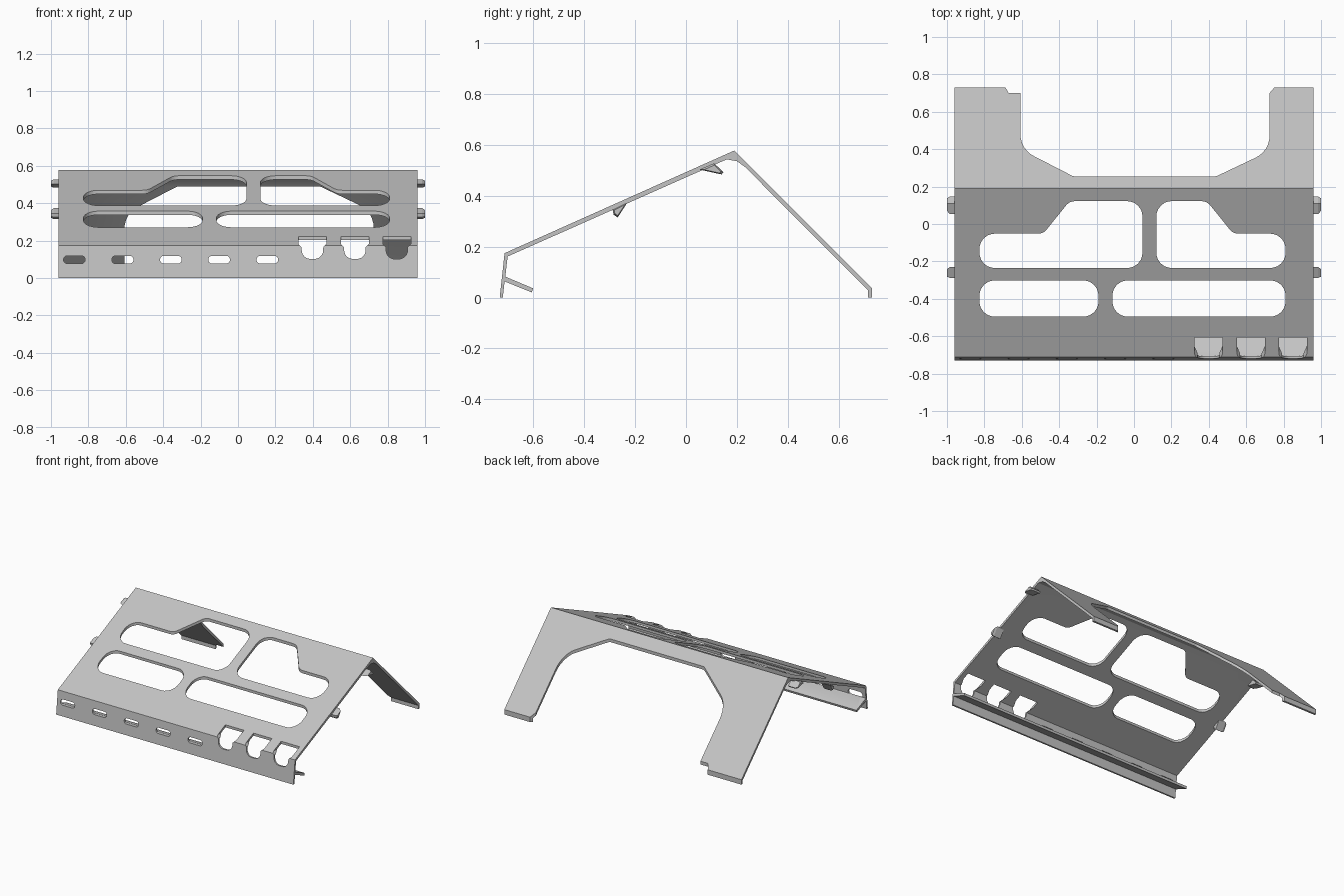
import bpy, bmesh, math
from mathutils import Vector

if "Cube" in bpy.data.objects:
    bpy.data.objects.remove(bpy.data.objects["Cube"])

steel = bpy.data.materials.new("light_grey_metal")
steel.use_nodes = True
steel.diffuse_color = (0.55, 0.55, 0.55, 1)
steel.node_tree.nodes["Principled BSDF"].inputs["Base Color"].default_value = (0.55, 0.55, 0.55, 1)


def rounded(points, steps=6):
    """Fillet every (x, y, radius) corner of a closed outline."""
    out = []
    n = len(points)
    for i, (x, y, r) in enumerate(points):
        p = Vector((x, y))
        if r == 0:
            out.append(p)
            continue
        a = (Vector(points[i - 1][:2]) - p).normalized()
        b = (Vector(points[(i + 1) % n][:2]) - p).normalized()
        half = a.angle(b) / 2
        centre = p + (a + b).normalized() * r / math.sin(half)
        start = p + a * r / math.tan(half) - centre
        end = p + b * r / math.tan(half) - centre
        for k in range(steps + 1):
            t = k / steps
            out.append(centre + (start * (1 - t) + end * t).normalized() * r)
    return out


def add_prism(bm, outline, low, high, place, end_scale=1):
    """Extrude a 2D outline; place(u, v, w) turns it into model space."""
    mid = sum((Vector(p) for p in outline), Vector((0, 0))) / len(outline)
    rings = []
    for w, s in ((low, 1), (high, end_scale)):
        ring = [mid + (Vector(p) - mid) * s for p in outline]
        rings.append([bm.verts.new(place(u, v, w)) for u, v in ring])
    a, b = rings
    faces = [bm.faces.new(a), bm.faces.new(b)]
    for i in range(len(a)):
        j = (i + 1) % len(a)
        faces.append(bm.faces.new((a[i], a[j], b[j], b[i])))
    bmesh.ops.recalc_face_normals(bm, faces=faces)


def make_object(name, bm):
    mesh = bpy.data.meshes.new(name)
    bm.to_mesh(mesh)
    bm.free()
    mesh.materials.append(steel)
    obj = bpy.data.objects.new(name, mesh)
    bpy.context.collection.objects.link(obj)
    return obj


def side(u, v, w):
    return (w, u, v)


def plan(u, v, w):
    return (u, v, w)


def front(u, v, w):
    return (u, w, v)


def box(x0, x1, y0, y1, r):
    return rounded([(x0, y0, r), (x1, y0, r), (x1, y1, r), (x0, y1, r)])


# Folded sheet: front wall, lip, sloping panel, back panel and foot
section = [(-0.731, 0), (-0.712, 0.174), (0.19, 0.577), (0.73, 0.036), (0.73, 0),
           (0.715, 0), (0.715, 0.027), (0.232, 0.512), (0.2, 0.535), (0.16, 0.542),
           (0.125, 0.527), (-0.70, 0.161), (-0.709, 0.082), (-0.60, 0.036),
           (-0.605, 0.02), (-0.712, 0.063), (-0.719, 0)]
bm = bmesh.new()
add_prism(bm, section, -0.96, 0.96, side)
body = make_object("folded_sheet", bm)

cut = bmesh.new()
# Lower pair of long openings
for x0, x1 in ((-0.826, -0.19), (-0.115, 0.81)):
    add_prism(cut, box(x0, x1, -0.495, -0.302, 0.08), 0.15, 0.8, plan)
# Upper pair of stepped openings
left_opening = [(-0.826, -0.235, 0.08), (0.045, -0.235, 0.08), (0.045, 0.122, 0.08),
                (-0.345, 0.122, 0.06), (-0.485, -0.052, 0.06), (-0.826, -0.052, 0.08)]
right_opening = [(0.12, -0.235, 0.08), (0.81, -0.235, 0.08), (0.81, -0.052, 0.08),
                 (0.53, -0.052, 0.06), (0.39, 0.122, 0.06), (0.12, 0.122, 0.08)]
for outline in (left_opening, right_opening):
    add_prism(cut, rounded(outline), 0.2, 0.8, plan)
# Gap between the two legs
leg_gap = [(-0.69, 0.8, 0), (-0.69, 0.735, 0), (-0.67, 0.70, 0), (-0.607, 0.70, 0),
           (-0.607, 0.40, 0.13), (-0.325, 0.255, 0.04), (0.44, 0.255, 0.04),
           (0.725, 0.39, 0.13), (0.725, 0.70, 0), (0.755, 0.735, 0), (0.755, 0.8, 0)]
add_prism(cut, rounded(leg_gap), -0.1, 0.8, plan)
# Small slots in the front wall
for i in range(5):
    x = -0.875 + 0.258 * i
    add_prism(cut, box(x - 0.058, x + 0.058, 0.077, 0.118, 0.02), -0.8, -0.68, front)
# Pockets across the front fold
for x in (0.398, 0.625, 0.849):
    pocket = [(x - 0.075, 0.3, 0), (x - 0.075, 0.182, 0), (x - 0.058, 0.165, 0),
              (x - 0.055, 0.102, 0.045), (x + 0.055, 0.102, 0.045),
              (x + 0.058, 0.165, 0), (x + 0.075, 0.182, 0), (x + 0.075, 0.3, 0)]
    add_prism(cut, rounded(pocket), -0.8, -0.607, front)
cutter = make_object("cutter", cut)
cutter.hide_render = True

mod = body.modifiers.new("openings", "BOOLEAN")
mod.operation = "DIFFERENCE"
mod.solver = "EXACT"
mod.object = cutter
bpy.context.view_layer.objects.active = body
bpy.ops.object.modifier_apply(modifier=mod.name)
bpy.data.objects.remove(cutter)

# Hooked clips on both side edges
clips = {"upper_clip": [(0.053, 0.502), (0.11, 0.527), (0.147, 0.492), (0.14, 0.483)],
         "lower_clip": [(-0.23, 0.373), (-0.288, 0.345), (-0.284, 0.325), (-0.268, 0.314)]}
for name, outline in clips.items():
    for label, s in (("left", 1), ("right", -1)):
        bm = bmesh.new()
        add_prism(bm, outline, s * 0.93, s * 0.985, side)
        add_prism(bm, outline, s * 0.985, s * 1.0, side, 0.7)
        make_object(label + "_" + name, bm)

# Smooth only the rounded corners
bpy.ops.object.select_all(action="DESELECT")
body.select_set(True)
bpy.context.view_layer.objects.active = body
bpy.ops.object.shade_smooth_by_angle(angle=math.radians(25))
